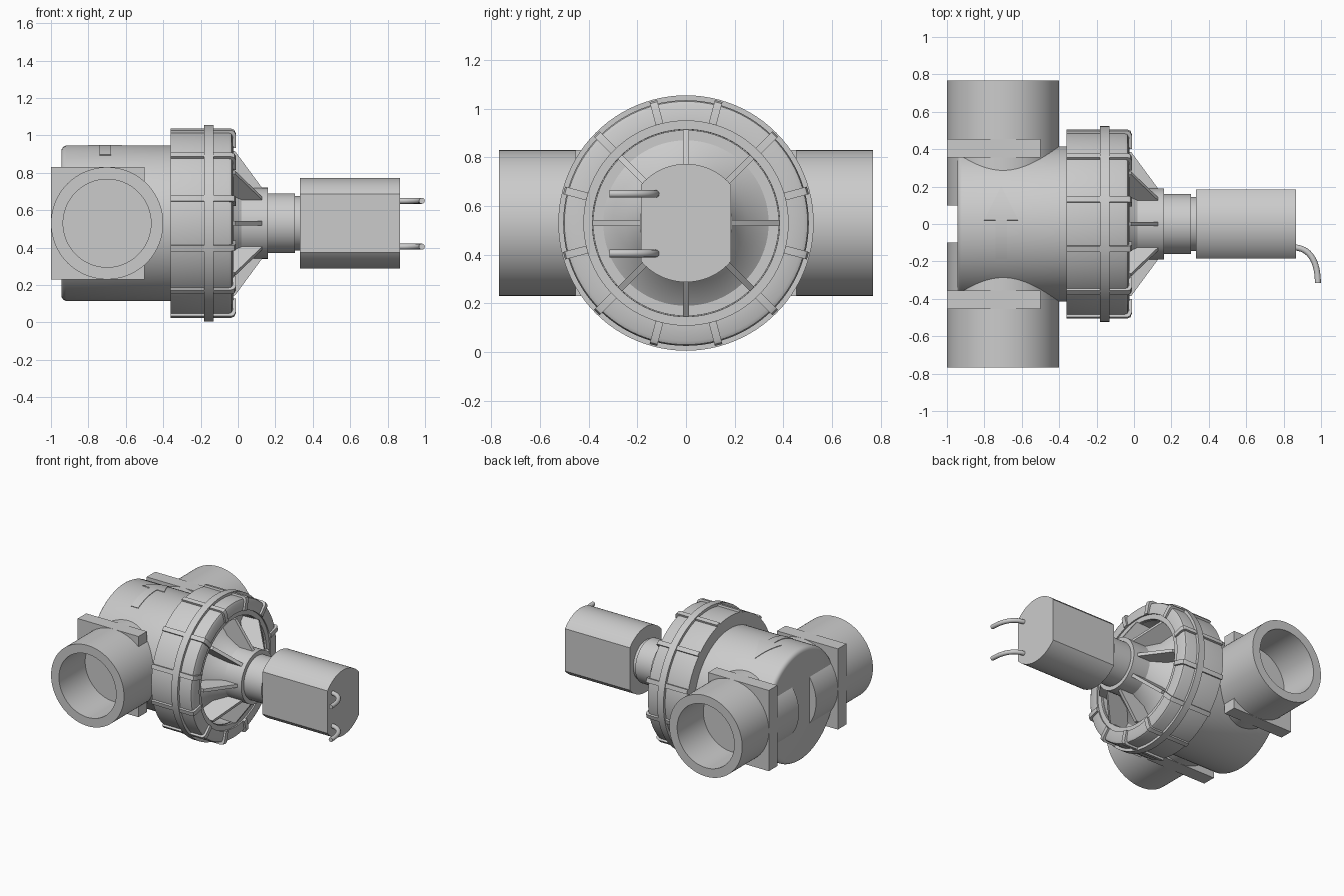
import bpy, bmesh
from math import sin, cos, pi, sqrt, asin, radians
from mathutils import Matrix

if "Cube" in bpy.data.objects:
    bpy.data.objects.remove(bpy.data.objects["Cube"])

CZ = 0.53  # height of the main axis


def finish(name, bm, angle=30):
    bmesh.ops.remove_doubles(bm, verts=bm.verts, dist=1e-5)
    bmesh.ops.recalc_face_normals(bm, faces=bm.faces)
    me = bpy.data.meshes.new(name)
    bm.to_mesh(me)
    bm.free()
    ob = bpy.data.objects.new(name, me)
    bpy.context.collection.objects.link(ob)
    bpy.ops.object.select_all(action='DESELECT')
    ob.select_set(True)
    bpy.context.view_layer.objects.active = ob
    bpy.ops.object.shade_smooth_by_angle(angle=radians(angle))
    return ob


def lathe(name, prof, mat, n=96):
    """Revolve (axial, radius) points about local x."""
    bm = bmesh.new()
    vs = [bm.verts.new((a, 0, r)) for a, r in prof]
    es = [bm.edges.new(p) for p in zip(vs, vs[1:])]
    bmesh.ops.spin(bm, geom=vs + es, cent=(0, 0, 0), axis=(1, 0, 0),
                   angle=2 * pi, steps=n, use_duplicate=False)
    bmesh.ops.transform(bm, matrix=mat, verts=bm.verts)
    return finish(name, bm)


def radial_plates(name, pts, width, angles):
    """Flat (x, radius) outlines with thickness, repeated about the main axis."""
    bm = bmesh.new()
    for a in angles:
        m = Matrix.Translation((0, 0, CZ)) @ Matrix.Rotation(radians(a), 4, 'X')
        sides = [[bm.verts.new(m @ Matrix.Translation((x, s * width / 2, r)).to_translation())
                  for x, r in pts] for s in (-1, 1)]
        for s in sides:
            bm.faces.new(s)
        for i in range(len(pts)):
            j = (i + 1) % len(pts)
            bm.faces.new((sides[0][i], sides[0][j], sides[1][j], sides[1][i]))
    return finish(name, bm)


MAIN = Matrix.Translation((0, 0, CZ))

# Main valve body with a rounded closed end
lathe("valve_body", [(-0.945, 0), (-0.945, 0.385), (-0.942, 0.398), (-0.934, 0.408),
                     (-0.92, 0.415), (-0.30, 0.415), (-0.30, 0)], MAIN)

# Side pipes with blind bores, and their square mounting plates
for side, label in ((-1, "front"), (1, "back")):
    m = Matrix.Translation((-0.7, 0, CZ)) @ Matrix.Rotation(side * pi / 2, 4, 'Z')
    lathe(label + "_pipe", [(0.1, 0), (0.1, 0.3), (0.768, 0.3), (0.768, 0.235),
                            (0.46, 0.235), (0.46, 0)], m)
    bm = bmesh.new()
    bmesh.ops.create_cube(bm, size=1, matrix=Matrix.Translation((-0.75, side * 0.405, CZ))
                          @ Matrix.Diagonal((0.5, 0.1, 0.6, 1)))
    finish(label + "_plate", bm)

# Low raised flow arrow wrapped over the top of the body
bm = bmesh.new()
rows = [(-0.2 + 0.02 * i, 0.03) for i in range(12)] + \
       [(0.02 + 0.02 * i, 0.09 * (1 - i / 9) + 0.001) for i in range(10)]
prev = None
for y, w in rows:
    cur = []
    for r in (0.41, 0.419):
        a = asin(y / 0.415)
        cur.append([bm.verts.new((-0.71 + s * w, r * sin(a), CZ + r * cos(a))) for s in (-1, 1)])
    ring = [cur[0][0], cur[0][1], cur[1][1], cur[1][0]]
    if prev:
        for i in range(4):
            j = (i + 1) % 4
            bm.faces.new((prev[i], prev[j], ring[j], ring[i]))
    else:
        bm.faces.new(ring)
    prev = ring
bm.faces.new(prev)
finish("flow_arrow", bm)

# Union nut, its raised band and its grip ribs
lathe("union_nut", [(-0.36, 0.40), (-0.36, 0.505), (-0.05, 0.505), (-0.036, 0.50), (-0.028, 0.485),
                    (-0.025, 0.42), (-0.05, 0.42), (-0.05, 0.38)], MAIN)
lathe("nut_band", [(-0.182, 0.49), (-0.182, 0.525), (-0.13, 0.525), (-0.13, 0.49)], MAIN)
radial_plates("nut_ribs", [(-0.36, 0.48), (-0.36, 0.519), (-0.035, 0.519), (-0.02, 0.512),
                           (-0.012, 0.495), (-0.012, 0.42), (-0.06, 0.42), (-0.06, 0.48)],
              0.032, [15 + 30 * i for i in range(12)])

# Bonnet: dished rim, cone, hub and stepped neck
lathe("bonnet", [(-0.15, 0.42), (-0.035, 0.42), (-0.035, 0.385), (-0.14, 0.38), (-0.14, 0.34),
                 (-0.08, 0.25), (0.02, 0.19), (0.16, 0.19), (0.16, 0.16), (0.305, 0.16),
                 (0.305, 0.145), (0.34, 0.145)], MAIN)
radial_plates("bonnet_fins", [(-0.15, 0.36), (-0.15, 0.385), (-0.015, 0.385), (0.13, 0.188),
                              (0.12, 0.15), (-0.15, 0.15)], 0.024, [45 * i for i in range(8)])

# Motor: round housing with two flat sides
bm = bmesh.new()
half, R = 0.185, 0.243
t = asin(half / R)
outline = []
for base in (0, pi):
    outline += [(R * sin(base + t * k / 16), R * cos(base + t * k / 16)) for k in range(-16, 17)]
ends = [[bm.verts.new((x, y, CZ + z)) for y, z in outline] for x in (0.332, 0.866)]
for e in ends:
    bm.faces.new(e)
for i in range(len(outline)):
    j = (i + 1) % len(outline)
    bm.faces.new((ends[0][i], ends[0][j], ends[1][j], ends[1][i]))
finish("motor_housing", bm)

# Two curved cables leaving the motor end
for z, label in ((0.65, "upper"), (0.405, "lower")):
    cu = bpy.data.curves.new(label + "_cable", 'CURVE')
    cu.dimensions = '3D'
    cu.bevel_depth = 0.016
    cu.bevel_resolution = 4
    cu.use_fill_caps = True
    sp = cu.splines.new('BEZIER')
    sp.bezier_points.add(1)
    a, b = sp.bezier_points
    a.co, a.handle_left, a.handle_right = (0.85, -0.125, z), (0.8, -0.125, z), (0.94, -0.125, z)
    b.co, b.handle_left, b.handle_right = (0.983, -0.315, z), (0.983, -0.2, z), (0.983, -0.4, z)
    sp.resolution_u = 16
    bpy.context.collection.objects.link(bpy.data.objects.new(label + "_cable", cu))
